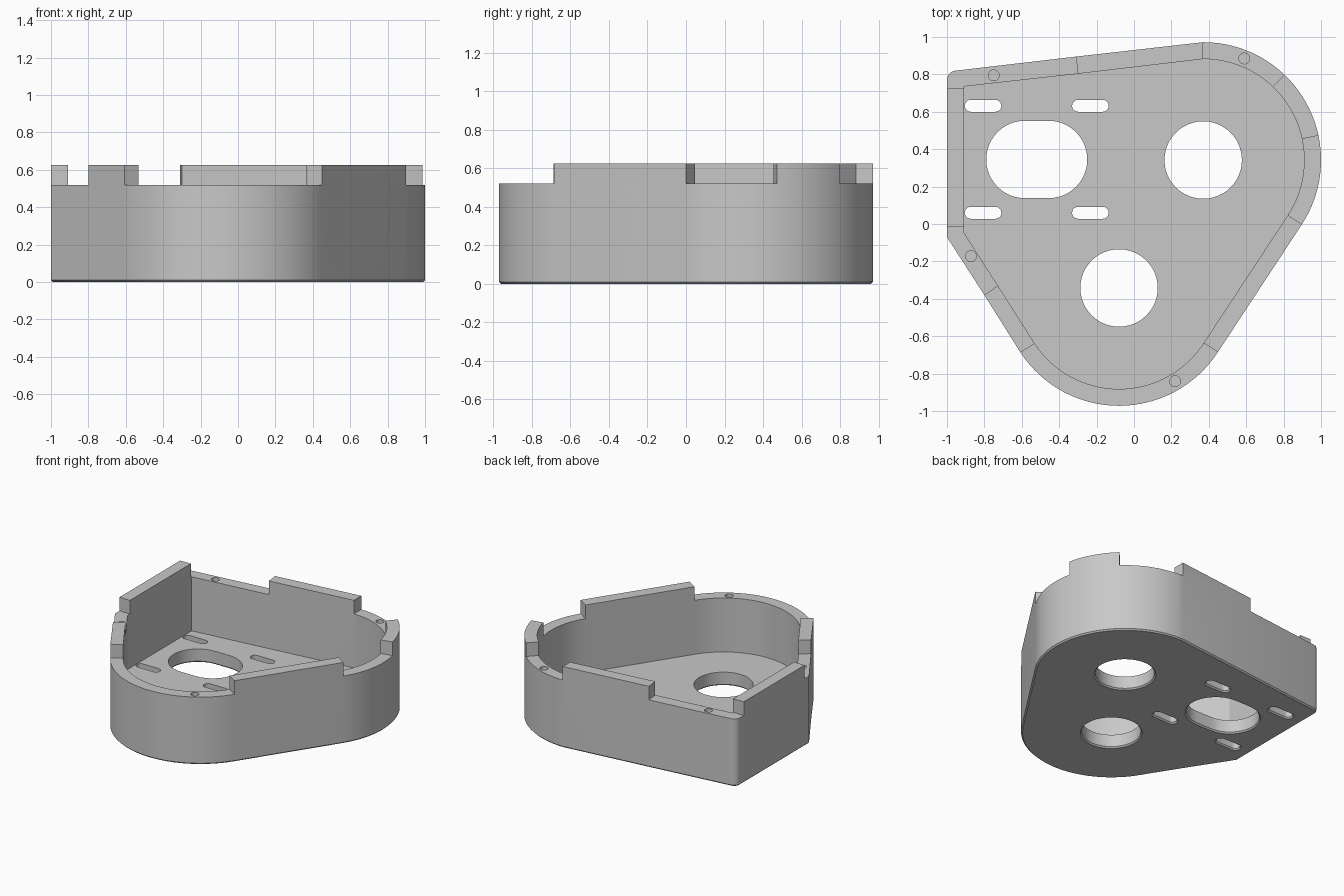
import bpy, bmesh
from math import radians, cos, sin, pi

cube = bpy.data.objects.get("Cube")
if cube:
    bpy.data.objects.remove(cube, do_unlink=True)

RIM, TAB, FLOOR = 0.52, 0.625, 0.104
R_OUT, R_IN = 0.63, 0.54
RIGHT, FRONT = (0.37, 0.342), (-0.08, -0.342)   # centres of the two round ends

grey = bpy.data.materials.new("plain grey")
grey.use_nodes = True
grey.diffuse_color = (0.58, 0.58, 0.58, 1)
bsdf = next(n for n in grey.node_tree.nodes if n.type == 'BSDF_PRINCIPLED')
bsdf.inputs["Base Color"].default_value = grey.diffuse_color


def polar(c, r, deg):
    return (c[0] + r * cos(radians(deg)), c[1] + r * sin(radians(deg)))


# Wall path, counter-clockwise: (outer point, inner point, tab follows)
path = []


def arc(c, a0, a1, n, tab, last_tab):
    for i in range(n + 1):
        a = a0 + (a1 - a0) * i / n
        path.append((polar(c, R_OUT, a), polar(c, R_IN, a), last_tab if i == n else tab))


arc(FRONT, 213.3, 327, 32, False, True)      # front round end, then right slope tab
arc(RIGHT, -33, 12, 12, False, True)         # right round end
arc(RIGHT, 12, 46.5, 10, True, False)
arc(RIGHT, 46.5, 90, 12, False, True)
path.append(((-0.31, 0.895), (-0.30, 0.803), False))
for i in range(7):                           # rounded back corner
    path.append((polar((-0.95, 0.77), 0.05, 97 + 83 * i / 6), (-0.91, 0.735), False))
path += [((-1, 0.725), (-0.91, 0.725), True),
         ((-1, -0.015), (-0.91, -0.015), False),
         ((-1, -0.07), (-0.91, -0.045), False),
         ((-0.8, -0.38), (-0.728, -0.329), True)]


def new_object(name, bm):
    bmesh.ops.remove_doubles(bm, verts=bm.verts, dist=1e-4)
    bmesh.ops.recalc_face_normals(bm, faces=bm.faces)
    mesh = bpy.data.meshes.new(name)
    bm.to_mesh(mesh)
    bm.free()
    mesh.materials.append(grey)
    obj = bpy.data.objects.new(name, mesh)
    bpy.context.collection.objects.link(obj)
    return obj


def face(bm, *points):
    return bm.faces.new([bm.verts.new(p) for p in points])


def strip(bm, p, q, z0, z1):
    face(bm, (*p, z0), (*q, z0), (*q, z1), (*p, z1))


# Housing shell: base, floor, wall and raised tabs
bm = bmesh.new()
face(bm, *[(*o, 0) for o, _, _ in path])
face(bm, *[(*i, FLOOR) for _, i, _ in path])
for k, (o, i, tab) in enumerate(path):
    o2, i2, _ = path[(k + 1) % len(path)]
    strip(bm, o, o2, 0, RIM)
    strip(bm, i, i2, FLOOR, RIM)
    if tab:
        strip(bm, o, o2, RIM, TAB)
        strip(bm, i, i2, RIM, TAB)
    top = TAB if tab else RIM
    face(bm, (*o, top), (*o2, top), (*i2, top), (*i, top))
    if tab != path[k - 1][2]:
        strip(bm, o, i, RIM, TAB)
bmesh.ops.remove_doubles(bm, verts=bm.verts, dist=1e-4)
bmesh.ops.recalc_face_normals(bm, faces=bm.faces)
base_edges = [e for e in bm.edges if all(v.co.z < 1e-4 for v in e.verts)]
bmesh.ops.bevel(bm, geom=base_edges, offset=0.01, segments=1, affect='EDGES')
housing = new_object("housing", bm)


# Cutter with a round or slotted section, lofted through (z, extra radius) levels
def slot(bm, x, y, r, half, levels, n=24):
    rings = []
    for z, extra in levels:
        ring = []
        for side, start in ((1, -pi / 2), (-1, pi / 2)):
            for k in range(n + (1 if half else 0)):
                a = start + pi * k / n
                ring.append(bm.verts.new((x + side * half + (r + extra) * cos(a),
                                          y + (r + extra) * sin(a), z)))
        rings.append(ring)
    bm.faces.new(rings[0][::-1])
    bm.faces.new(rings[-1])
    for a, b in zip(rings, rings[1:]):
        for k in range(len(a)):
            j = (k + 1) % len(a)
            bm.faces.new((a[k], a[j], b[j], b[k]))


bm = bmesh.new()
THROUGH = ((-0.01, 0.02), (0.01, 0), (0.2, 0))
BLIND = ((RIM - 0.2, 0), (RIM + 0.05, 0))
# Large floor openings
slot(bm, *RIGHT, 0.207, 0, THROUGH)
slot(bm, *FRONT, 0.207, 0, THROUGH)
slot(bm, -0.52, 0.345, 0.207, 0.063, THROUGH)
# Mounting slots
for x in (-0.807, -0.233):
    for y in (0.06, 0.632):
        slot(bm, x, y, 0.032, 0.066, THROUGH, 10)
# Screw holes in the rim
for x, y in ((-0.75, 0.795), (0.59, 0.885), (-0.872, -0.172), (0.22, -0.84)):
    slot(bm, x, y, 0.029, 0, BLIND, 10)
cutter = new_object("hole_cutter", bm)
cutter.hide_render = True

mod = housing.modifiers.new("holes", 'BOOLEAN')
mod.operation = 'DIFFERENCE'
mod.solver = 'EXACT'
mod.object = cutter
bpy.ops.object.select_all(action='DESELECT')
housing.select_set(True)
bpy.context.view_layer.objects.active = housing
bpy.ops.object.modifier_apply(modifier=mod.name)
bpy.data.objects.remove(cutter, do_unlink=True)
bpy.ops.object.shade_smooth_by_angle(angle=radians(25))
